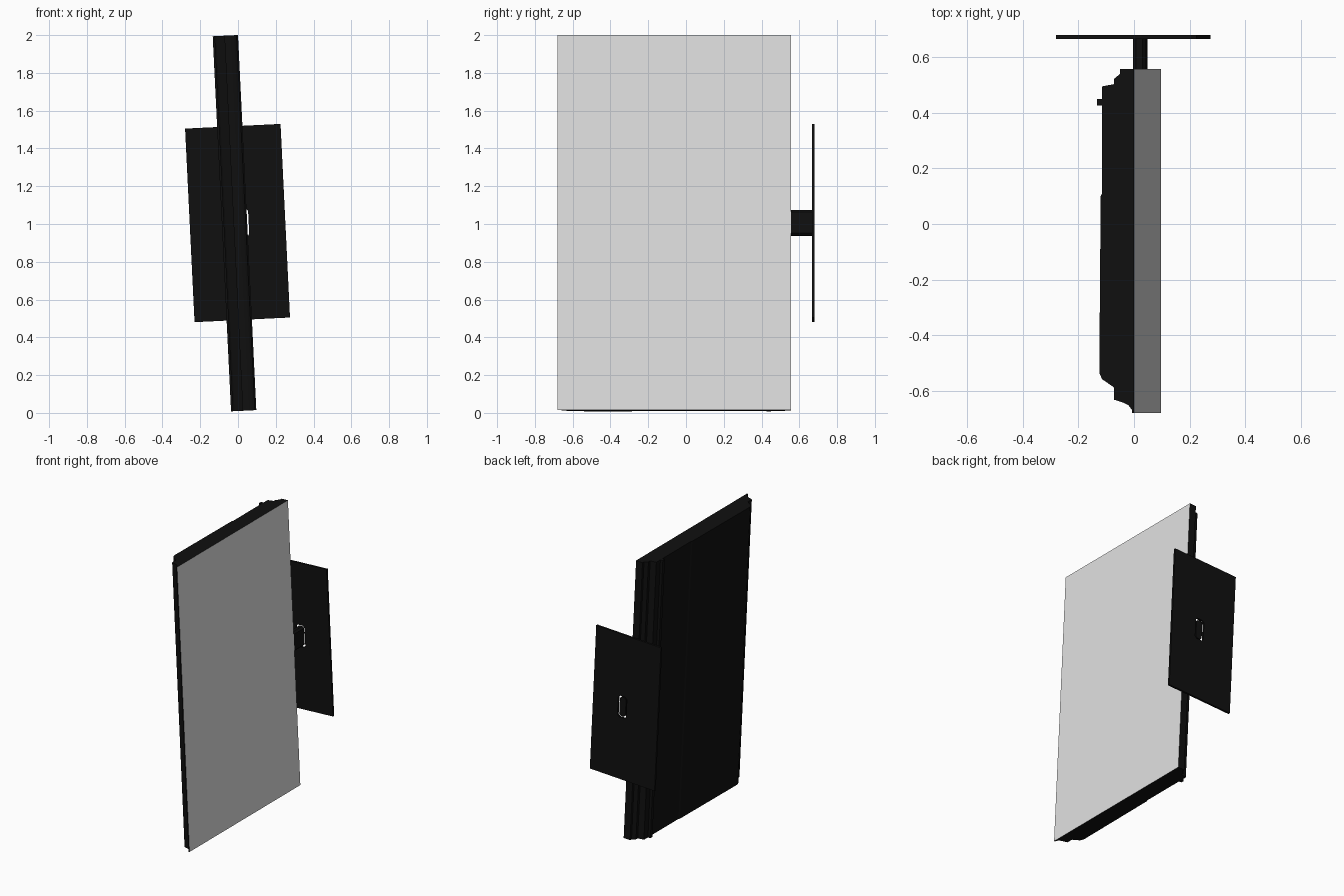
import bpy, bmesh, math
from mathutils import Vector

if "Cube" in bpy.data.objects:
    bpy.data.objects.remove(bpy.data.objects["Cube"])

TILT = -math.radians(2.8)          # whole model leans back about Y
PIVOT = (0.0485, 0.0, 1.0075)      # centre of the pale face


def material(name, rgb):
    m = bpy.data.materials.new(name)
    m.diffuse_color = (*rgb, 1.0)
    m.use_nodes = True
    m.node_tree.nodes["Principled BSDF"].inputs["Base Color"].default_value = m.diffuse_color
    return m


black = material("black casing", (0.005, 0.005, 0.005))
pale = material("pale grey screen", (0.75, 0.75, 0.75))


def prism(name, loops, axis, start, end):
    """Fill 2D outlines (later loops are holes) and extrude along 'y' or 'z'."""
    bm = bmesh.new()
    for pts in loops:
        if axis == 'z':
            vs = [bm.verts.new((a, b, start)) for a, b in pts]
        else:
            vs = [bm.verts.new((a, start, b)) for a, b in pts]
        for i, v in enumerate(vs):
            bm.edges.new((v, vs[(i + 1) % len(vs)]))
    normal = Vector((0, 0, 1)) if axis == 'z' else Vector((0, 1, 0))
    bmesh.ops.triangle_fill(bm, use_beauty=True, use_dissolve=False,
                            edges=bm.edges[:], normal=normal)
    ext = bmesh.ops.extrude_face_region(bm, geom=bm.faces[:])
    moved = [g for g in ext["geom"] if isinstance(g, bmesh.types.BMVert)]
    bmesh.ops.translate(bm, verts=moved, vec=normal * (end - start))
    bmesh.ops.recalc_face_normals(bm, faces=bm.faces[:])
    me = bpy.data.meshes.new(name)
    bm.to_mesh(me)
    bm.free()
    me.materials.append(black)
    ob = bpy.data.objects.new(name, me)
    bpy.context.collection.objects.link(ob)
    ob.location = PIVOT
    ob.rotation_euler = (0, TILT, 0)
    return ob


def chamfered(cx, hw, hh, c):
    """Rectangle outline with cut corners, centred on (cx, 0)."""
    q = [(hw, -hh + c), (hw, hh - c), (hw - c, hh), (-hw + c, hh),
         (-hw, hh - c), (-hw, -hh + c), (-hw + c, -hh), (hw - c, -hh)]
    return [(cx + x, z) for x, z in q]


# Display panel: stepped casing profile seen from above, full height
profile = [
    (0, -0.68), (0, 0.557), (-0.05, 0.557), (-0.05, 0.54), (-0.072, 0.522),
    (-0.072, 0.503), (-0.115, 0.495), (-0.115, 0.45), (-0.134, 0.45),
    (-0.134, 0.427), (-0.115, 0.427), (-0.115, 0.11), (-0.12, 0.10),
    (-0.125, -0.535), (-0.115, -0.558), (-0.072, -0.588), (-0.072, -0.632),
    (-0.04, -0.642), (-0.02, -0.652), (-0.008, -0.668), (-0.008, -0.68)]
panel = prism("display_panel", [profile], 'z', -0.994, 0.994)
panel.data.materials.append(pale)
for p in panel.data.polygons:      # the flat front of the panel is the screen
    if p.normal.x > 0.9 and p.center.x > -0.001:
        p.material_index = 1

# Mounting arm on the side edge
prism("mount_arm", [chamfered(-0.026, 0.024, 0.068, 0.012)], 'y', 0.55, 0.675)

# Mounting plate with a slot around the arm
cx, hw, hh = -0.051, 0.253, 0.513
outline = [(cx - hw, -hh), (cx + hw, -hh), (cx + hw, hh), (cx - hw, hh)]
prism("mount_plate", [outline, chamfered(-0.026, 0.034, 0.076, 0.014)],
      'y', 0.666, 0.68)
